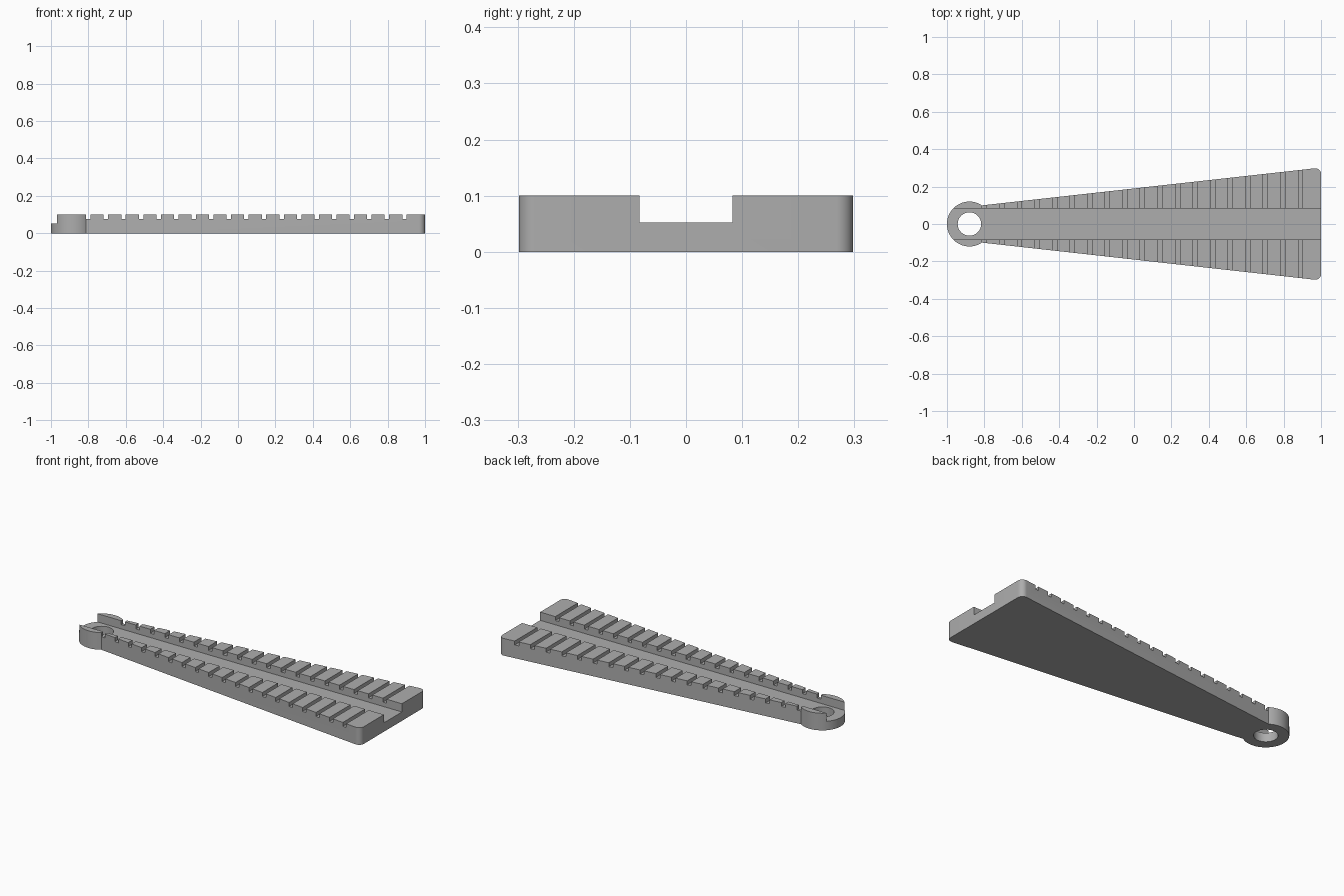
import bpy, bmesh, math

cube = bpy.data.objects.get("Cube")
if cube:
    bpy.data.objects.remove(cube, do_unlink=True)

HEIGHT, FLOOR, NOTCH_Z = 0.1, 0.052, 0.077
RING_X, RING_R, HOLE_R = -0.88, 0.12, 0.0625
CHANNEL = 0.083
CORNER_X, CORNER_Y, CORNER_R = 0.97, 0.268, 0.03
NOTCHES, FIRST, PITCH, WIDTH = 19, -0.80, 0.0939, 0.024

grey = bpy.data.materials.new("grey plastic")
grey.use_nodes = True
grey.diffuse_color = (0.42, 0.42, 0.42, 1)
grey.node_tree.nodes["Principled BSDF"].inputs["Base Color"].default_value = grey.diffuse_color


def arc(cx, cy, r, start, end, steps):
    angles = [math.radians(start + (end - start) * i / steps) for i in range(steps + 1)]
    return [(cx + r * math.cos(a), cy + r * math.sin(a)) for a in angles]


def prism(bm, outline, z0, z1):
    face = bm.faces.new([bm.verts.new((x, y, z0)) for x, y in outline])
    top = bmesh.ops.extrude_face_region(bm, geom=[face])["geom"]
    verts = [g for g in top if isinstance(g, bmesh.types.BMVert)]
    bmesh.ops.translate(bm, vec=(0, 0, z1 - z0), verts=verts)


def box(x0, x1, y0, y1):
    return [(x0, y0), (x1, y0), (x1, y1), (x0, y1)]


def make(name, prisms):
    bm = bmesh.new()
    for p in prisms:
        prism(bm, *p)
    bmesh.ops.recalc_face_normals(bm, faces=bm.faces)
    mesh = bpy.data.meshes.new(name)
    bm.to_mesh(mesh)
    bm.free()
    mesh.materials.append(grey)
    ob = bpy.data.objects.new(name, mesh)
    bpy.context.collection.objects.link(ob)
    return ob


# Tapered arm with a round eyelet at the narrow end and rounded far corners
outline = arc(CORNER_X, -CORNER_Y, CORNER_R, -96.3, 0, 10)
outline += arc(CORNER_X, CORNER_Y, CORNER_R, 0, 96.3, 10)
outline += arc(RING_X, 0, RING_R, 56, 304, 56)
arm = make("notched_arm", [(outline, 0, HEIGHT)])

# Eyelet hole, lengthwise channel and rows of cross notches
hole = make("hole_cutter", [(arc(RING_X, 0, HOLE_R, 0, 352.5, 47), -0.1, 0.2)])
channel = make("channel_cutter", [(box(-1.2, 1.2, -CHANNEL, CHANNEL), FLOOR, 0.2)])
notches = make("notch_cutter", [
    (box(x - WIDTH / 2, x + WIDTH / 2, -0.5, 0.5), NOTCH_Z, 0.2)
    for x in (FIRST + PITCH * i for i in range(NOTCHES))])

bpy.context.view_layer.objects.active = arm
for cutter in (hole, channel, notches):
    mod = arm.modifiers.new(cutter.name, 'BOOLEAN')
    mod.operation, mod.object, mod.solver = 'DIFFERENCE', cutter, 'EXACT'
    bpy.ops.object.modifier_apply(modifier=mod.name)
    bpy.data.objects.remove(cutter, do_unlink=True)

# Smooth round walls with crisp edges
bpy.ops.object.select_all(action='DESELECT')
arm.select_set(True)
bpy.ops.object.shade_smooth_by_angle(angle=math.radians(30))
